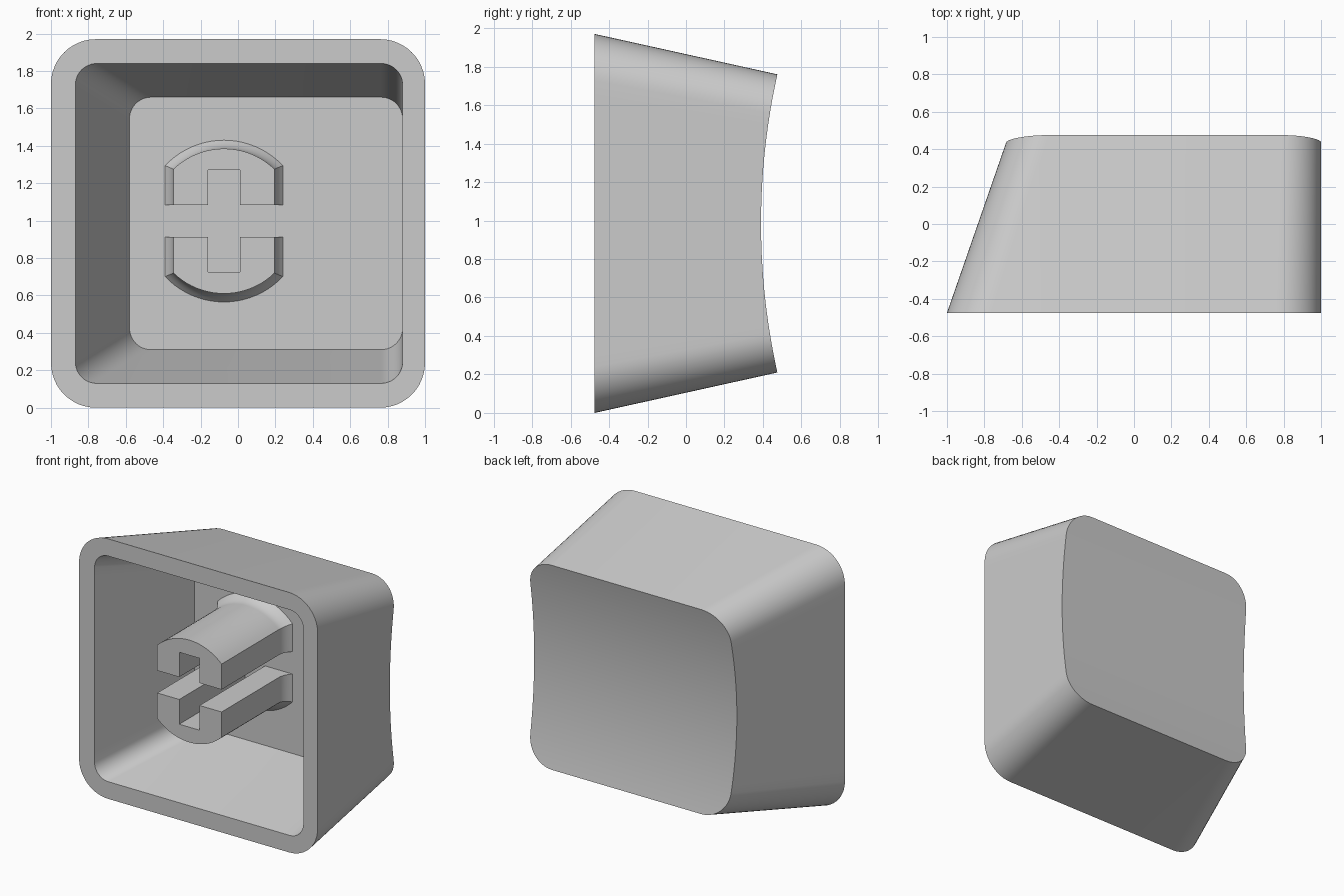
import bpy, bmesh, math

cube = bpy.data.objects.get("Cube")
if cube:
    bpy.data.objects.remove(cube)

grey = bpy.data.materials.new("light_grey_plastic")
grey.use_nodes = True
colour = (0.6, 0.6, 0.6, 1)
grey.diffuse_color = colour
grey.node_tree.nodes["Principled BSDF"].inputs["Base Color"].default_value = colour

FRONT, BACK = -0.475, 0.475
FLOOR = 0.31
MID_Z = 0.985


def rounded_rect(x0, x1, z0, z1, r, arc=12, side=20):
    """Right half from bottom to top, then left half from top to bottom."""
    half = []
    for i in range(arc + 1):
        a = math.pi / 2 * i / arc
        half.append((r * (1 - math.sin(a)), z0 + r * (1 - math.cos(a))))
    for i in range(1, side):
        half.append((0, z0 + r + (z1 - z0 - 2 * r) * i / side))
    for i in range(arc + 1):
        a = math.pi / 2 * i / arc
        half.append((r * (1 - math.cos(a)), z1 - r * (1 - math.sin(a))))
    right = [(x1 - d, z) for d, z in half]
    left = [(x0 + d, z) for d, z in reversed(half)]
    return right + left


def bridge(bm, a, b):
    n = len(a)
    for i in range(n):
        j = (i + 1) % n
        bm.faces.new((a[i], a[j], b[j], b[i]))


def finish(bm, name):
    bmesh.ops.recalc_face_normals(bm, faces=bm.faces)
    mesh = bpy.data.meshes.new(name)
    bm.to_mesh(mesh)
    bm.free()
    mesh.materials.append(grey)
    obj = bpy.data.objects.new(name, mesh)
    bpy.context.collection.objects.link(obj)
    bpy.ops.object.select_all(action='DESELECT')
    obj.select_set(True)
    bpy.context.view_layer.objects.active = obj
    bpy.ops.object.shade_smooth_by_angle(angle=math.radians(30))
    return obj


def dish_y(z):
    """Cylindrical scoop of the back face."""
    radius = 3.57
    return 0.39 + radius - math.sqrt(radius ** 2 - (z - MID_Z) ** 2)


def on_dish(p, q):
    """Point where the tapered wall from p to q meets the scoop."""
    t = 1.0
    for _ in range(8):
        z = p[1] + (q[1] - p[1]) * t
        t = (dish_y(z) - FRONT) / (BACK - FRONT)
    return (p[0] + (q[0] - p[0]) * t, dish_y(z), p[1] + (q[1] - p[1]) * t)


# Hollow tapered shell with a scooped back
bm = bmesh.new()
front = rounded_rect(-1, 1, 0, 1.97, 0.24)
back = rounded_rect(-0.67, 1, 0.21, 1.76, 0.21)
mouth = rounded_rect(-0.87, 0.88, 0.13, 1.84, 0.115)
floor = rounded_rect(-0.58, 0.88, 0.31, 1.66, 0.115)
outer_front = [bm.verts.new((x, FRONT, z)) for x, z in front]
outer_back = [bm.verts.new(on_dish(p, q)) for p, q in zip(front, back)]
inner_front = [bm.verts.new((x, FRONT, z)) for x, z in mouth]
inner_floor = [bm.verts.new((x, FLOOR, z)) for x, z in floor]
bridge(bm, outer_front, outer_back)
bridge(bm, outer_front, inner_front)
bridge(bm, inner_front, inner_floor)
bm.faces.new(inner_floor)
n = len(outer_back)
for i in range(n // 2 - 1):
    bm.faces.new((outer_back[i], outer_back[i + 1],
                  outer_back[n - 2 - i], outer_back[n - 1 - i]))
finish(bm, "keycap_shell")


# Split stem with a cross-shaped socket and a flared root
def stem_section(grow, steps=20):
    half_width, radius, slot = 0.27 + grow, 0.3875 + grow, 0.085
    pts = [(-half_width, slot), (-slot, slot), (-slot, 0.2725),
           (slot, 0.2725), (slot, slot), (half_width, slot)]
    a = math.asin(half_width / radius)
    for i in range(steps + 1):
        b = a - 2 * a * i / steps
        pts.append((radius * math.sin(b), radius * math.cos(b)))
    return pts


def stem_half(name, sign):
    bm = bmesh.new()
    stations = [(FRONT, 0)]
    for i in range(7):
        t = i / 6
        stations.append((FLOOR - 0.1 * (1 - t), 0.045 * t * t))
    loops = [[bm.verts.new((x - 0.075, y, 0.9975 + sign * z))
              for x, z in stem_section(g)] for y, g in stations]
    for a, b in zip(loops, loops[1:]):
        bridge(bm, a, b)
    bm.faces.new(loops[0])
    finish(bm, name)


stem_half("stem_upper", 1)
stem_half("stem_lower", -1)
